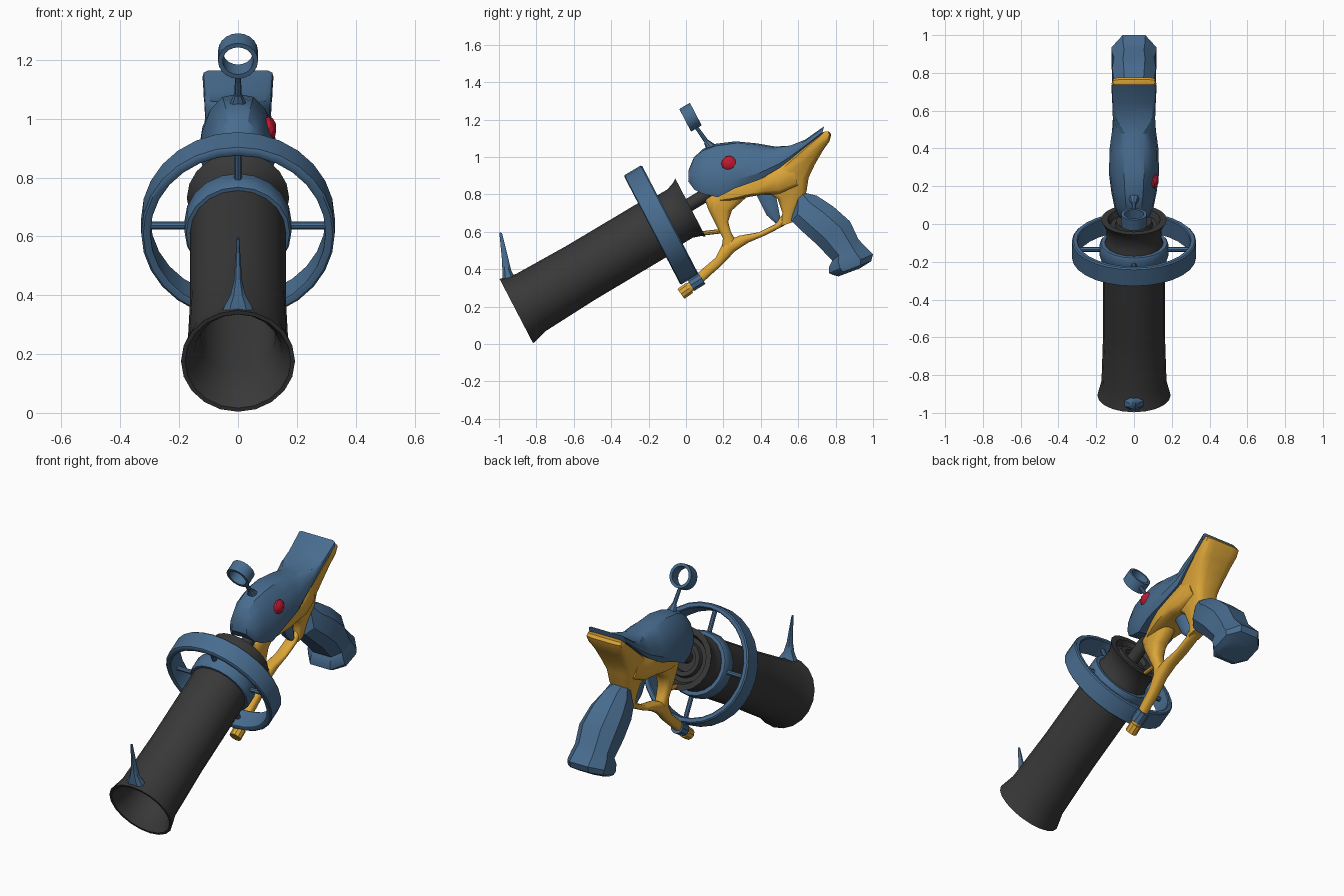
import bpy, bmesh, math
from mathutils import Vector

def material(name, rgb):
    m = bpy.data.materials.new(name)
    m.diffuse_color = (*rgb, 1)
    return m

BLUE = material("steel blue", (0.065, 0.15, 0.275))
DARK = material("charcoal", (0.04, 0.04, 0.04))
GOLD = material("golden yellow", (0.72, 0.38, 0.04))
RED = material("red", (0.50, 0.01, 0.03))

def finish(name, bm, mat, angle=35):
    bmesh.ops.remove_doubles(bm, verts=bm.verts, dist=1e-5)
    bmesh.ops.recalc_face_normals(bm, faces=bm.faces)
    me = bpy.data.meshes.new(name)
    bm.to_mesh(me)
    bm.free()
    me.materials.append(mat)
    me.shade_smooth()
    me.set_sharp_from_angle(angle=math.radians(angle))
    ob = bpy.data.objects.new(name, me)
    bpy.context.collection.objects.link(ob)
    return ob

def skin(name, rings, mat, caps=True, wrap=False, angle=35):
    """Bridge equal loops of points into a surface."""
    bm = bmesh.new()
    loops = [[bm.verts.new(p) for p in r] for r in rings]
    n = len(loops[0])
    pairs = list(zip(loops, loops[1:])) + ([(loops[-1], loops[0])] if wrap else [])
    for a, b in pairs:
        for i in range(n):
            j = (i + 1) % n
            bm.faces.new((a[i], a[j], b[j], b[i]))
    if caps and not wrap:
        bm.faces.new(loops[0])
        bm.faces.new(loops[-1])
    return finish(name, bm, mat, angle)

# Tilted barrel frame: t runs from muzzle to rear, discs lean slightly less
A = Vector((0, math.cos(math.radians(30.8)), math.sin(math.radians(30.8))))
N = Vector((0, -math.sin(math.radians(27.5)), math.cos(math.radians(27.5))))
MUZZLE = Vector((0, -0.907, 0.176))

def at(t, r=0, ang=90):
    a = math.radians(ang)
    return MUZZLE + A * t + N * (r * math.sin(a)) + Vector((r * math.cos(a), 0, 0))

def lathe(name, profile, mat, segs=20, offset=Vector(), wrap=True):
    rings = [[at(t, max(r, 1e-7), 90 + 360 * i / segs) + offset for i in range(segs)]
             for t, r in profile]
    return skin(name, rings, mat, caps=False, wrap=wrap)

def rod(name, p, q, r0, r1, mat, segs=10):
    p, q = Vector(p), Vector(q)
    rot = (q - p).to_track_quat('Z', 'Y')
    rings = [[c + rot @ Vector((r * math.cos(i * math.tau / segs),
                                r * math.sin(i * math.tau / segs), 0))
              for i in range(segs)] for c, r in ((p, r0), (q, r1))]
    return skin(name, rings, mat)

def mirror(half):
    return half + [(-u, v) for u, v in reversed(half) if u > 0]

def superellipse(k, n=14):
    pts = []
    for i in range(n):
        c, s = math.cos(i * math.tau / n), math.sin(i * math.tau / n)
        pts.append((math.copysign(abs(c) ** k, c), 0.5 + 0.5 * math.copysign(abs(s) ** k, s)))
    return pts

ROUND = superellipse(0.75)
BOXY = superellipse(0.45)
FACET = mirror([(0.55, 0), (1, 0.25), (1, 0.72), (0.5, 1)])
DOME = mirror([(0, 0.04), (0.88, 0), (1, 0.18), (0.93, 0.48), (0.7, 0.8), (0.4, 0.96), (0, 1)])
SLAB = mirror([(0, 0), (0.95, 0), (1, 0.2), (1, 0.5), (0.97, 0.8), (0.85, 1), (0, 1)])

def loft(name, sections, profile, mat, angle=35):
    """Sections are (y0, z0, y1, z1, half width[, own profile])."""
    rings = []
    for s in sections:
        y0, z0, y1, z1, w = s[:5]
        prof = s[5] if len(s) > 5 else profile
        rings.append([(u * w, y0 + (y1 - y0) * v, z0 + (z1 - z0) * v) for u, v in prof])
    return skin(name, rings, mat, angle=angle)

# Barrel: bore, flared muzzle, tapered tube, neck, flared rear with stepped recess
lathe("barrel", [(0.60, 0), (0.60, 0.125), (0.16, 0.128), (0.05, 0.150), (0.0, 0.180),
                 (0.0, 0.194), (0.03, 0.187), (0.09, 0.172), (0.40, 0.163), (0.86, 0.163),
                 (0.93, 0.160), (0.96, 0.146), (1.02, 0.146), (1.06, 0.160), (1.083, 0.174),
                 (1.083, 0.140), (1.05, 0.125), (1.05, 0.100), (1.075, 0.095),
                 (1.075, 0.070), (1.05, 0.065), (1.05, 0)], DARK, wrap=False)
rod("barrel_link", at(1.03, 0.015), at(1.25, 0.015), 0.036, 0.036, DARK, 12)

# Ring around the barrel with its collar, spokes and bottom clamp
lathe("barrel_collar", [(0.85, 0.155), (0.85, 0.176), (0.86, 0.182), (0.93, 0.182),
                        (0.94, 0.176), (0.94, 0.155)], BLUE)
lathe("outer_ring", [(0.848, 0.298), (0.845, 0.303), (0.845, 0.322), (0.85, 0.329), (0.95, 0.329),
                     (0.957, 0.322), (0.957, 0.303), (0.952, 0.298)], BLUE, 28)
for i in range(4):
    rod(f"ring_spoke_{i}", at(0.90, 0.15, 90 * i), at(0.90, 0.31, 90 * i), 0.013, 0.013, BLUE, 8)
rod("ring_clamp", (0, 0.025, 0.315), (0, 0.085, 0.352), 0.038, 0.038, BLUE, 10)

# Front sight fin
loft("front_sight", [(-0.978, 0.335, -0.905, 0.350, 0.056), (-0.982, 0.365, -0.920, 0.365, 0.045),
                     (-0.982, 0.400, -0.935, 0.395, 0.026), (-0.984, 0.450, -0.948, 0.450, 0.014),
                     (-0.998, 0.597, -0.984, 0.594, 0.004)], FACET, BLUE)

# Rear sight: small tilted ring on a stem
off = Vector((0, 0.024, 1.213)) - at(0)
lathe("rear_sight_ring", [(-0.033, 0.052), (-0.033, 0.068), (0.033, 0.068), (0.033, 0.052)],
      BLUE, 20, off)
rod("rear_sight_stem", (0, 0.058, 1.155), (0, 0.140, 1.040), 0.010, 0.013, BLUE, 8)
rod("rear_sight_foot", (0, 0.108, 1.083), (0, 0.145, 1.035), 0.014, 0.035, BLUE, 8)

# Upper body shell, nose to flared tail
loft("body_shell", [(0.012, 0.870, 0.014, 0.930, 0.050), (0.045, 0.825, 0.042, 0.998, 0.085),
                    (0.090, 0.803, 0.093, 1.045, 0.104), (0.170, 0.785, 0.160, 1.071, 0.120),
                    (0.260, 0.832, 0.264, 1.084, 0.132), (0.395, 0.880, 0.380, 1.073, 0.130),
                    (0.500, 0.942, 0.477, 1.056, 0.116), (0.560, 0.990, 0.557, 1.061, 0.112, SLAB),
                    (0.640, 1.055, 0.637, 1.093, 0.115, SLAB),
                    (0.728, 1.125, 0.738, 1.164, 0.120, SLAB)], DOME, BLUE, 28)

# Red jewel on the right side only
bm = bmesh.new()
bmesh.ops.create_icosphere(bm, subdivisions=2, radius=0.042)
for v in bm.verts:
    v.co = Vector((v.co.x * 0.65 + 0.104, v.co.y + 0.23, v.co.z + 0.965))
finish("side_jewel", bm, RED, 20)

# Yellow rear frame, from trigger guard up to the tail
loft("rear_frame", [(0.505, 0.630, 0.570, 0.652, 0.036), (0.515, 0.700, 0.600, 0.740, 0.048),
                    (0.490, 0.775, 0.645, 0.815, 0.065), (0.410, 0.835, 0.657, 0.890, 0.080),
                    (0.450, 0.905, 0.690, 0.960, 0.096), (0.550, 0.985, 0.733, 1.035, 0.108),
                    (0.650, 1.067, 0.768, 1.085, 0.117), (0.715, 1.118, 0.777, 1.120, 0.118),
                    (0.735, 1.135, 0.765, 1.136, 0.112)], BOXY, GOLD, 45)
loft("frame_wing", [(0.180, 0.760, 0.180, 0.815, 0.060), (0.250, 0.768, 0.250, 0.840, 0.085),
                    (0.330, 0.785, 0.320, 0.868, 0.104), (0.420, 0.800, 0.400, 0.900, 0.108),
                    (0.500, 0.800, 0.480, 0.945, 0.104), (0.600, 0.840, 0.560, 1.000, 0.090)],
     BOXY, GOLD, 45)

# Yellow trigger guard: forward rod, lower bow and front post
loft("guard_bow", [(-0.008, 0.250, -0.042, 0.290, 0.028), (0.055, 0.295, 0.025, 0.340, 0.028),
                   (0.125, 0.362, 0.085, 0.400, 0.028), (0.190, 0.420, 0.158, 0.462, 0.032),
                   (0.262, 0.495, 0.200, 0.545, 0.036), (0.333, 0.542, 0.285, 0.580, 0.036),
                   (0.424, 0.581, 0.390, 0.598, 0.034), (0.504, 0.622, 0.475, 0.640, 0.034),
                   (0.565, 0.655, 0.520, 0.700, 0.036)], ROUND, GOLD, 50)
loft("guard_post", [(0.185, 0.480, 0.280, 0.535, 0.034), (0.197, 0.565, 0.240, 0.600, 0.036),
                    (0.165, 0.625, 0.226, 0.655, 0.040), (0.122, 0.710, 0.247, 0.715, 0.050),
                    (0.098, 0.772, 0.320, 0.780, 0.058), (0.140, 0.800, 0.330, 0.810, 0.058)],
     ROUND, GOLD, 50)
rod("guard_strut", (0, 0.07, 0.59), (0, 0.20, 0.605), 0.012, 0.012, GOLD, 8)
rod("rod_tip", (0, -0.027, 0.268), (0, 0.018, 0.300), 0.034, 0.034, GOLD, 10)

# Trigger
loft("trigger", [(0.370, 0.810, 0.480, 0.800, 0.032), (0.400, 0.750, 0.492, 0.740, 0.030),
                 (0.430, 0.690, 0.502, 0.685, 0.026), (0.480, 0.645, 0.508, 0.648, 0.020)],
     FACET, BLUE)

# Faceted grip with flared butt
loft("grip", [(0.585, 0.780, 0.640, 0.808, 0.055), (0.563, 0.660, 0.700, 0.793, 0.078),
              (0.615, 0.608, 0.787, 0.736, 0.104), (0.700, 0.532, 0.877, 0.656, 0.116),
              (0.782, 0.446, 0.922, 0.560, 0.106), (0.765, 0.414, 0.960, 0.520, 0.116),
              (0.765, 0.379, 1.000, 0.480, 0.120), (0.790, 0.368, 0.990, 0.443, 0.116),
              (0.815, 0.362, 0.930, 0.405, 0.090)], FACET, BLUE, 28)
